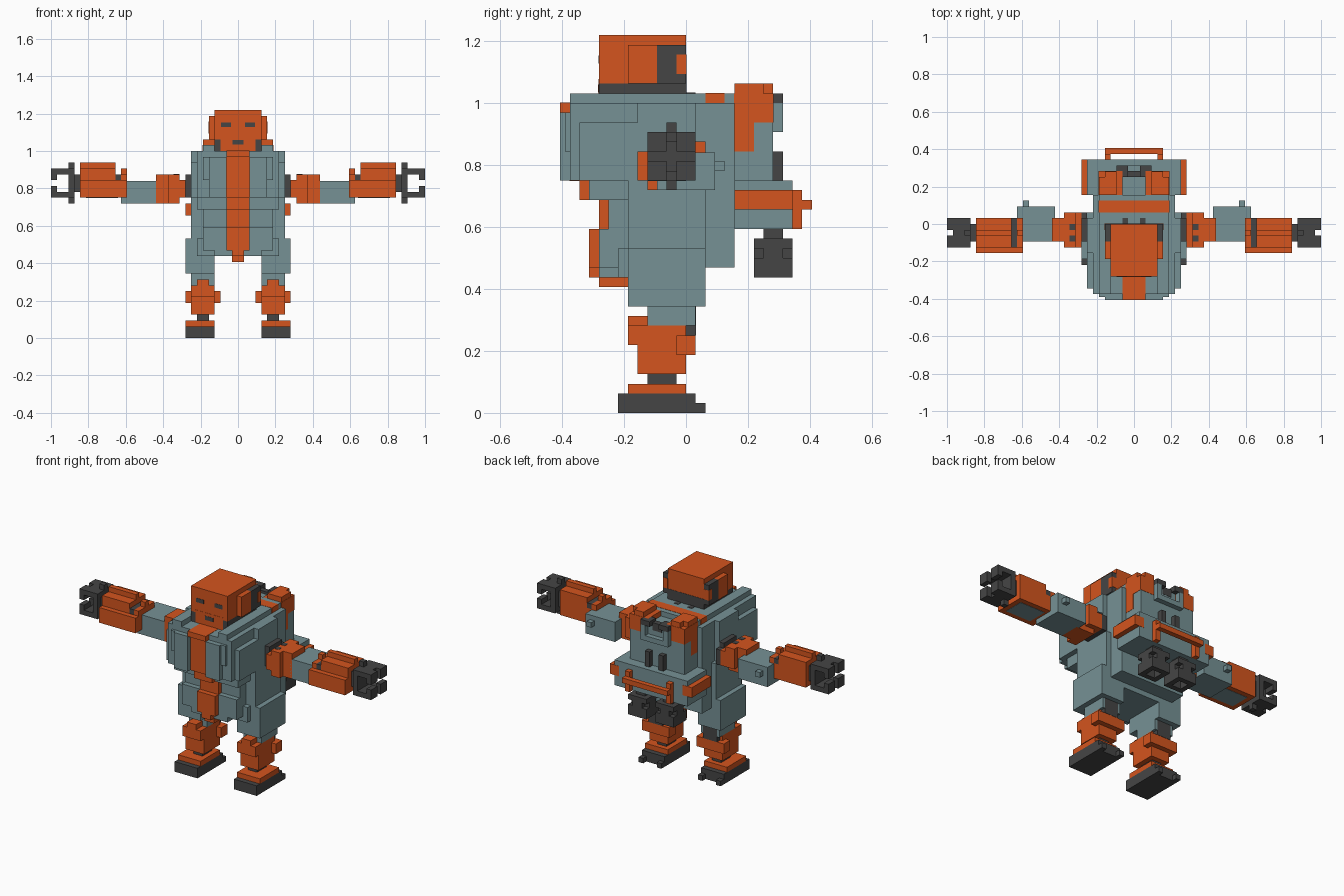
import bpy, bmesh

cube = bpy.data.objects.get("Cube")
if cube:
    bpy.data.objects.remove(cube, do_unlink=True)

U = 1 / 32  # block size


def material(name, rgb):
    m = bpy.data.materials.new(name)
    m.use_nodes = True
    m.diffuse_color = (*rgb, 1)
    m.node_tree.nodes["Principled BSDF"].inputs["Base Color"].default_value = (*rgb, 1)
    return m


ORANGE = material("burnt_orange", (0.66, 0.09, 0.013))
TEAL = material("grey_teal", (0.182, 0.285, 0.3))
DARK = material("charcoal", (0.06, 0.06, 0.06))


def part(name, mat, *boxes, mirror=False):
    """Boxes are (x0, x1, y0, y1, z0, z1) in block units."""
    bm = bmesh.new()
    for x0, x1, y0, y1, z0, z1 in boxes:
        vs = bmesh.ops.create_cube(bm, size=1)["verts"]
        bmesh.ops.scale(bm, verts=vs, vec=((x1 - x0) * U, (y1 - y0) * U, (z1 - z0) * U))
        bmesh.ops.translate(bm, verts=vs, vec=((x0 + x1) / 2 * U, (y0 + y1) / 2 * U, (z0 + z1) / 2 * U))
    me = bpy.data.meshes.new(name)
    bm.to_mesh(me)
    bm.free()
    me.materials.append(mat)
    ob = bpy.data.objects.new(name, me)
    bpy.context.collection.objects.link(ob)
    if mirror:
        ob.modifiers.new("Mirror", "MIRROR").use_mirror_merge = False


def pair(name, mat, *boxes):
    part(name, mat, *boxes, mirror=True)


# Feet and ankles
pair("foot_soles", DARK, (4, 9, -7, 1, 0, 2), (4, 5, 1, 2, 0, 1), (8, 9, 1, 2, 0, 1))
pair("foot_tops", ORANGE, (4, 9, -6, 0, 2, 3))
pair("ankles", DARK, (5, 7, -4, -1, 3, 4))

# Shins with knee guards and wide calf blocks
pair("shins", ORANGE, (4, 8, -5, 0, 4, 9))
pair("knee_guards", ORANGE, (4, 8, -6, -4, 7, 9), (5, 7, -6, -4, 9, 10))
pair("calf_blocks", ORANGE, (3, 9, -1, 1, 6, 8))
pair("knee_backs", DARK, (4.5, 7.5, -1, 1.05, 8, 11))

# Thighs and hip armour
pair("thighs", TEAL, (4, 8, -4, 1, 9, 12))
pair("hip_armour", TEAL, (4, 9, -6, 2, 11, 17))

# Lower torso
part("waist", TEAL, (-8, 8, -6, 2, 15, 24), (-7, 7, 0, 5, 15, 24), (-4, 4, -6, 2, 14, 15))
pair("belly_plates", TEAL, (2, 6, -9, -6, 15, 19), (1, 4, -9, -6, 14, 15), (2, 7, -7, -6, 14, 17),
     (1, 6, -8, -6, 19, 22), (1, 7, -10, -6, 22, 24))
part("belly_strip", ORANGE, (-2, 2, -10, -6, 15, 19), (-1, 1, -10, -9, 14, 15),
     (-1, 1, -9, -6, 13, 15), (-2, 2, -9, -6, 19, 22), (-2, 2, -11, -6, 22, 24))

# Chest with a recessed centre strip, and collar
part("chest", TEAL, (-7, 7, -12, 5, 24, 32), (-8, 8, -11, -5, 24, 30), (-8, 8, -5, 1, 24, 32))
pair("chest_plates", TEAL, (2, 5, -13, -12, 24, 31), (5, 6, -12.5, -12, 27, 31))
pair("shoulder_rails", TEAL, (4, 6, -12, 5, 32, 33))
part("upper_back", TEAL, (-6, 6, 0, 5, 32, 33))
part("chest_strip", ORANGE, (-2, 2, -12.05, -8, 23.95, 32.05))
part("collar_clasp", ORANGE, (-2, 2, -13, -12, 31, 32.05))
part("back_band", ORANGE, (-6.05, 6.05, 2, 4, 32, 33.05))
pair("neck_pins", DARK, (1, 2, 0, 1, 32, 33.06))

# Head
part("head", ORANGE, (-4, 4, -9, 0, 34, 39), (-3, 3, -9.04, -8, 32, 34.5))
part("jaw", DARK, (-4, 4, -9, 0, 32, 34), (-4, 4, -1, 0.05, 33, 35))
pair("ear_guards", ORANGE, (4, 5, -6, -3, 34, 38), (4, 5.05, -1, 0.05, 35, 37))
pair("ear_backs", DARK, (4, 5, -3, 0, 34, 38))
pair("eyes", DARK, (1.2, 2.9, -9.05, -8.9, 36.1, 36.9))
part("mouth", DARK, (-0.9, 0.9, -9.08, -8.95, 33.1, 33.9))

# Backpack
part("backpack", TEAL, (-6, 6, 5, 9, 24, 32))
pair("backpack_clips", TEAL, (2, 3, 9, 10, 29, 32), (0, 2, 9, 10, 29, 30))
pair("backpack_pods", ORANGE, (2, 6.05, 4.95, 9.05, 30, 33), (3, 5, 5, 9, 33, 34),
     (5, 6, 5, 8, 33, 34), (4, 6.05, 4.95, 7, 27, 30))
pair("backpack_vents", DARK, (1, 2, 9, 10, 24, 27), (2, 3, 9.05, 10, 32, 33), (1, 2, 8, 10, 32, 33))
part("backpack_vent_bar", DARK, (-1, 1, 8, 9.05, 31, 32.5))
part("waist_pack", TEAL, (-8, 8, 5, 11, 19, 24), (-7, 7, 1, 5, 19, 24))
pair("waist_pack_sides", ORANGE, (7, 9, 5, 11.05, 21, 23))
part("rear_handle", ORANGE, (-5, 5, 12, 13, 21, 22))
pair("handle_mounts", ORANGE, (4, 5, 11, 12, 19, 23))

# Thrusters, hollow underneath, with notched sides
pair("thrusters", DARK, (1, 5, 7, 11, 15.5, 16), (1, 5, 8, 10, 16, 18), (2, 4, 7, 11, 16, 18),
     (1, 5, 7, 11, 17, 18), (2, 4, 8, 10, 18, 19),
     (1, 2, 7, 11, 14, 16), (4, 5, 7, 11, 14, 16),
     (2, 4, 7, 8, 14, 16), (2, 4, 10, 11, 14, 16))

# Shoulders
pair("shoulder_joints", DARK, (8, 9, -3, 1, 24, 28), (8, 9, 1, 2, 24, 27))
pair("shoulders", ORANGE, (9, 10, -4, 2, 24, 27), (10, 14, -3, 1, 23, 28),
     (10, 12, -4, -3, 23, 28), (10, 12, 1, 2, 24, 28))
pair("shoulder_bolts", DARK, (10, 11, -1, 0, 27, 28.05), (10, 11, -3, -2, 27, 28.05))

# Upper arms
pair("upper_arms", TEAL, (13.5, 20, -3, 3, 23, 26.9), (18, 19, 3, 4, 25, 26))

# Forearms with raised ridge
pair("forearms", ORANGE, (19, 27, -5, 1, 24, 27), (21, 27, -4, 1, 27, 29),
     (21, 27, -2, -1, 29, 30), (19, 20, -4, 1, 27, 28), (19, 20, -2, -1, 28, 29))
pair("forearm_grooves", DARK, (20, 21, -4, 1, 27, 28))
pair("forearm_undersides", TEAL, (20.5, 26, -4, 0, 23.95, 24.1))

# Hands: palm, crossbar and paired claw fingers
pair("palms", DARK, (27, 28, -3, 0, 25, 28), (28, 29, -4, 1, 24, 29), (28, 29, -2, -1, 23, 30))
fingers = []
for y in (-4, -1):
    fingers += [(29, 32, y, y + 2, 28, 29), (31, 32, y, y + 2, 27, 28),
                (29, 32, y, y + 2, 24, 25), (31, 32, y, y + 2, 25, 26)]
fingers += [(29, 31, -2, -1, 28, 29), (29, 31, -2, -1, 24, 25)]
pair("fingers", DARK, *fingers)
